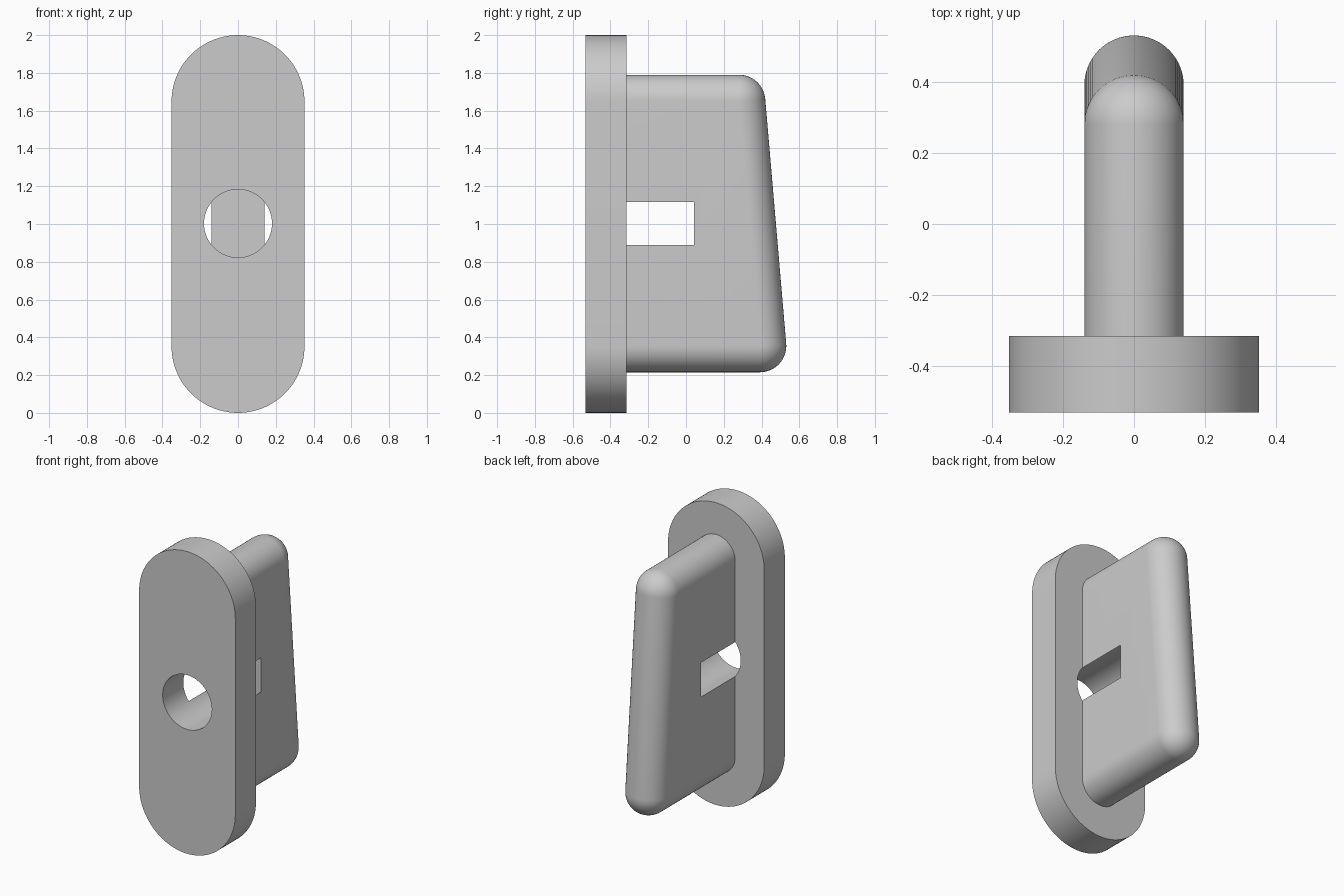
import bpy, bmesh, math
from math import sin, cos, pi

if "Cube" in bpy.data.objects:
    bpy.data.objects.remove(bpy.data.objects["Cube"])

grey = bpy.data.materials.new("light grey")
grey.diffuse_color = (0.6, 0.6, 0.6, 1)
grey.use_nodes = True
grey.node_tree.nodes["Principled BSDF"].inputs["Base Color"].default_value = grey.diffuse_color


def make_object(name, bm):
    bmesh.ops.remove_doubles(bm, verts=bm.verts[:], dist=1e-5)
    bmesh.ops.recalc_face_normals(bm, faces=bm.faces[:])
    mesh = bpy.data.meshes.new(name)
    bm.to_mesh(mesh)
    bm.free()
    mesh.materials.append(grey)
    obj = bpy.data.objects.new(name, mesh)
    bpy.context.collection.objects.link(obj)
    return obj


def prism(name, outline, y0, y1):
    """Extrude an (x, z) outline from y0 to y1."""
    bm = bmesh.new()
    face = bm.faces.new([bm.verts.new((x, y0, z)) for x, z in outline])
    ext = bmesh.ops.extrude_face_region(bm, geom=[face])["geom"]
    bmesh.ops.translate(bm, vec=(0, y1 - y0, 0),
                        verts=[v for v in ext if isinstance(v, bmesh.types.BMVert)])
    return make_object(name, bm)


def arc(cx, cz, r, a0, a1, n):
    return [(cx + r * cos(a0 + (a1 - a0) * i / n),
             cz + r * sin(a0 + (a1 - a0) * i / n)) for i in range(n + 1)]


# Slot-shaped front plate
R = 0.352
plate = prism("front_plate", arc(0, 2 - R, R, 0, pi, 48) + arc(0, R, R, pi, 2 * pi, 48),
              -0.531, -0.315)

# Tapered grip with a full round along its bottom, back and top
r, front = 0.14, -0.42
low, high = (0.391, 0.355), (0.28, 1.65)
tilt = math.atan2(low[0] - high[0], high[1] - low[1])
bm = bmesh.new()
rows = []
N = 32
for i in range(N + 1):
    t = -pi / 2 + pi * i / N
    reach = r * cos(t)
    pts = [(front, low[1] - reach)]
    pts += arc(*low, reach, -pi / 2, tilt, 16)
    pts += arc(*high, reach, tilt, pi / 2, 16)
    pts += [(front, high[1] + reach)]
    rows.append([bm.verts.new((r * sin(t), y, z)) for y, z in pts])
for a, b in zip(rows, rows[1:]):
    for j in range(len(a) - 1):
        bm.faces.new((a[j], a[j + 1], b[j + 1], b[j]))
bmesh.ops.remove_doubles(bm, verts=bm.verts[:], dist=1e-5)
# Flat sides and front end
border = [e for e in bm.edges if e.is_boundary]
for x in (-r, r):
    side = [e for e in border if all(abs(v.co.x - x) < 1e-4 for v in e.verts)]
    corners = {v for e in side for v in e.verts}
    ends = [v for v in corners if abs(v.co.y - front) < 1e-4]
    bm.edges.new(ends)
bmesh.ops.holes_fill(bm, edges=[e for e in bm.edges if len(e.link_faces) < 2], sides=0)
bmesh.ops.contextual_create(bm, geom=[e for e in bm.edges if len(e.link_faces) < 2])
grip = make_object("grip", bm)

# Blind round hole through the plate into the grip
cutter = prism("hole_cutter", arc(0, 1.003, 0.18, 0, 2 * pi, 64)[:-1], -0.7, 0.043)
cutter.hide_render = True
cutter.hide_viewport = True
grip.hide_render = True
grip.hide_viewport = True

for name, op, other in (("join_grip", 'UNION', grip), ("cut_hole", 'DIFFERENCE', cutter)):
    mod = plate.modifiers.new(name, 'BOOLEAN')
    mod.operation = op
    mod.object = other
    mod.solver = 'EXACT'

# Bake the joined body, then smooth the rounds
depsgraph = bpy.context.evaluated_depsgraph_get()
plate.data = bpy.data.meshes.new_from_object(plate.evaluated_get(depsgraph))
plate.modifiers.clear()
plate.name = "plate_with_grip"
for helper in (grip, cutter):
    bpy.data.objects.remove(helper)
bpy.context.view_layer.objects.active = plate
plate.select_set(True)
bpy.ops.object.shade_smooth_by_angle(angle=math.radians(30))
